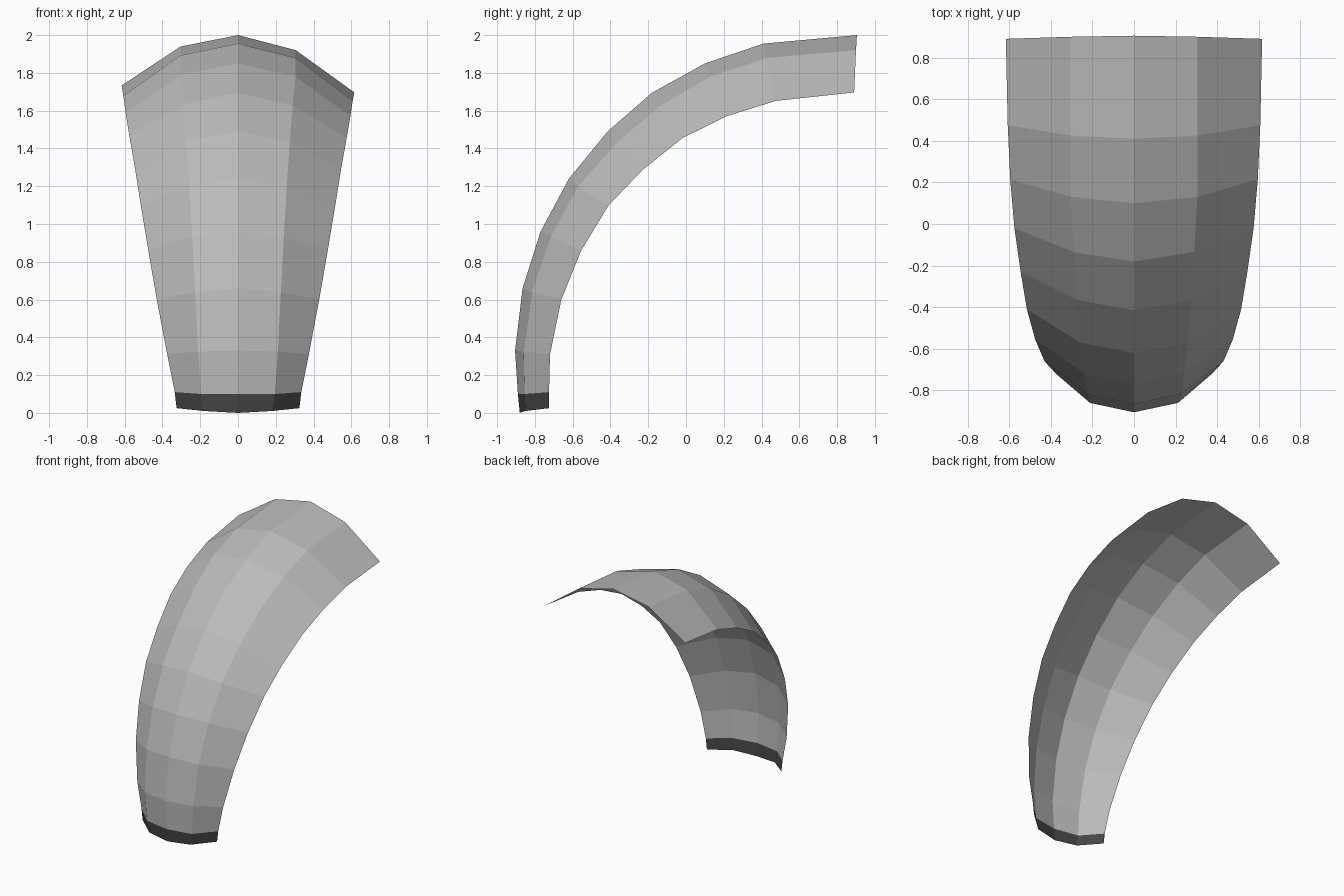
import bpy, bmesh

cube = bpy.data.objects.get("Cube")
if cube:
    bpy.data.objects.remove(cube, do_unlink=True)


def material(name, value):
    mat = bpy.data.materials.new(name)
    mat.use_nodes = True
    colour = (value, value, value, 1)
    mat.diffuse_color = colour
    mat.node_tree.nodes["Principled BSDF"].inputs["Base Color"].default_value = colour
    return mat


# Side profiles (y, z) of the ridge, the mid crease and the outer rim
ridge = [(-.88, 0), (-.89, .1), (-.905, .33), (-.865, .66), (-.77, .96), (-.62, 1.24),
         (-.415, 1.49), (-.18, 1.695), (.10, 1.85), (.41, 1.955), (.905, 2)]
crease = [(-.85, .01), (-.855, .1), (-.86, .325), (-.815, .64), (-.715, .935), (-.57, 1.2),
          (-.365, 1.435), (-.135, 1.63), (.13, 1.785), (.425, 1.885), (.9, 1.93)]
rim = [(-.725, .025), (-.725, .11), (-.72, .31), (-.66, .60), (-.555, .86), (-.41, 1.1),
       (-.23, 1.29), (-.02, 1.46), (.215, 1.58), (.475, 1.665), (.89, 1.715)]
# Half width of the rim at each ring
widths = [.325, .335, .375, .43, .475, .515, .545, .575, .595, .607, .616]

# Curved sheet lofted through five-point rings
bm = bmesh.new()
rings = []
last = len(widths) - 1
for i, width in enumerate(widths):
    t = i / last
    inner = .18 + .125 * min(1, t * 1.25)
    tilt = .03 * t ** 3
    points = [(-width, rim[i]), (-inner, crease[i]), (0, ridge[i]),
              (inner, crease[i]), (width, rim[i])]
    rings.append([bm.verts.new((x, y, z - tilt * x)) for x, (y, z) in points])

# The lowest band is the dark trim
for i in range(last):
    for j in range(4):
        face = bm.faces.new((rings[i][j], rings[i][j + 1], rings[i + 1][j + 1], rings[i + 1][j]))
        face.material_index = 1 if i == 0 else 0

mesh = bpy.data.meshes.new("curved_guard")
bm.to_mesh(mesh)
bm.free()
mesh.materials.append(material("light grey", .5))
mesh.materials.append(material("dark grey trim", .06))
guard = bpy.data.objects.new("curved_guard", mesh)
bpy.context.collection.objects.link(guard)
